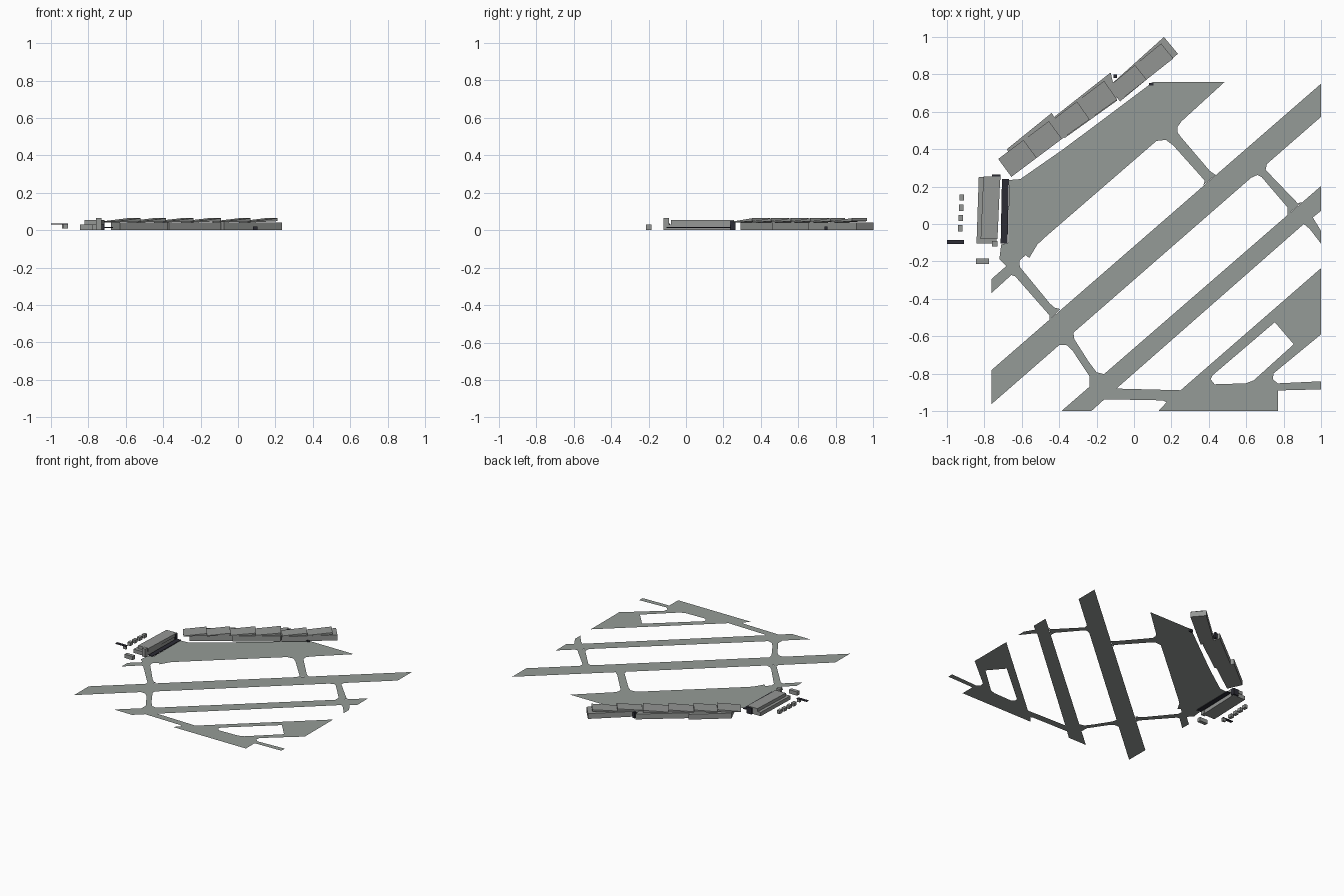
import bpy, bmesh
from mathutils import Vector

cube = bpy.data.objects.get("Cube")
if cube:
    bpy.data.objects.remove(cube)


def material(name, rgb):
    m = bpy.data.materials.new(name)
    m.use_nodes = True
    m.diffuse_color = (*rgb, 1)
    m.node_tree.nodes["Principled BSDF"].inputs["Base Color"].default_value = (*rgb, 1)
    return m


PAVE = material("pavement grey", (0.30, 0.33, 0.31))
WALL = material("building grey", (0.30, 0.31, 0.30))
DARK = material("dark navy", (0.025, 0.025, 0.035))
GROUND = 0.014


def finish(name, bm, mat):
    mesh = bpy.data.meshes.new(name)
    bm.to_mesh(mesh)
    bm.free()
    mesh.materials.append(mat)
    obj = bpy.data.objects.new(name, mesh)
    bpy.context.collection.objects.link(obj)
    return obj


def sheet(name, *loops, mat=PAVE, z=GROUND):
    """Flat paved area; extra loops are holes."""
    bm = bmesh.new()
    for loop in loops:
        vs = [bm.verts.new((x, y, z)) for x, y in loop]
        for a, b in zip(vs, vs[1:] + vs[:1]):
            bm.edges.new((a, b))
    bmesh.ops.triangle_fill(bm, edges=bm.edges[:], use_beauty=True, normal=(0, 0, 1))
    for f in bm.faces:
        f.normal_update()
        if f.normal.z < 0:
            f.normal_flip()
    return finish(name, bm, mat)


def prism(name, corners, low, high, mat=WALL):
    """Block on a plan outline; low and high are one height or one per corner."""
    n = len(corners)
    low = low if isinstance(low, list) else [low] * n
    high = high if isinstance(high, list) else [high] * n
    bm = bmesh.new()
    bottom = [bm.verts.new((c[0], c[1], z)) for c, z in zip(corners, low)]
    top = [bm.verts.new((c[0], c[1], z)) for c, z in zip(corners, high)]
    bm.faces.new(bottom[::-1])
    bm.faces.new(top)
    for i in range(n):
        j = (i + 1) % n
        bm.faces.new((bottom[i], bottom[j], top[j], top[i]))
    bmesh.ops.recalc_face_normals(bm, faces=bm.faces[:])
    return finish(name, bm, mat)


def block(name, x0, x1, y0, y1, z0, z1, mat=WALL, lean=0.0):
    return prism(name, [(x0, y0), (x1, y0), (x1 + lean, y1), (x0 + lean, y1)], z0, z1, mat)


# Runways
sheet("north_runway", [(-.763, -.964), (1, .573), (1, .75), (-.763, -.782)])
sheet("south_runway", [(-.388, -1), (-.228, -1), (-.158, -.937), (-.094, -.88), (.908, 0),
                       (.956, .035), (1, .07), (1, .203)])

# Main apron with the two taxiways that leave it
sheet("main_apron", [
    (.10, .76), (.485, .76), (.255, .55), (.233, .52), (.233, .49), (.25, .466),
    (.405, .284), (.437, .262), (.372, .209), (.378, .232), (.356, .257), (.21, .42),
    (.17, .45), (.12, .444), (-.48, -.075), (-.517, -.11), (-.56, -.182), (-.58, -.166),
    (-.613, -.198), (-.61, -.23), (-.45, -.425), (-.425, -.447), (-.394, -.455), (-.453, -.514),
    (-.453, -.487), (-.635, -.28), (-.656, -.273), (-.763, -.37), (-.763, -.295),
    (-.683, -.225), (-.72, -.187), (-.71, -.11), (-.672, -.10), (-.668, .235), (-.608, .24),
    (-.378, .40), (.083, .745)])

# Linking taxiways
sheet("east_taxiway", [(.71, .32), (.704, .289), (.876, .11), (.897, .118), (.82, .047),
                       (.82, .09), (.683, .25), (.66, .262), (.624, .246)])
sheet("west_taxiway", [(-.324, -.581), (-.319, -.616), (-.244, -.734), (-.2, -.793),
                       (-.158, -.803), (-.238, -.87), (-.238, -.814), (-.33, -.675),
                       (-.36, -.648), (-.4, -.647)])
sheet("east_stub", [(.908, 0), (.94, -.027), (1, -.105), (1, -.037), (.956, .035)])

# South apron with its grass opening
sheet("south_apron",
      [(-.158, -.937), (.153, -.943), (.174, -.953), (.131, -1), (.769, -1), (.769, -.89),
       (1, -.884), (1, -.841), (.769, -.852), (.742, -.83), (.747, -.798), (1, -.59),
       (1, -.236), (.249, -.889), (-.094, -.88)],
      [(.753, -.525), (.854, -.643), (.64, -.836), (.597, -.852), (.431, -.857),
       (.41, -.83), (.42, -.809)])

# Long terminal: three staggered halls, each under overlapping tilted roof slabs
halls = [
    [(-.63, .29), (-.37, .475), (-.44, .594), (-.68, .40)],
    [(-.37, .46), (-.09, .66), (-.125, .81), (-.43, .57)],
    [(-.075, .655), (.235, .91), (.16, 1.0), (-.135, .735)],
]
roofs = [
    [(-.656, .252), (-.385, .455), (-.455, .55), (-.726, .348)],
    [(-.385, .455), (-.09, .665), (-.16, .765), (-.45, .545)],
    [(-.075, .66), (.21, .885), (.145, .965), (-.135, .735)],
]
SLABS = 2
for n, (hall, roof) in enumerate(zip(halls, roofs), 1):
    prism(f"terminal_hall_{n}", hall, 0, 0.042)
    a, b, c, d = (Vector(p) for p in roof)
    for i in range(SLABS):
        s, t = i / SLABS, (i + 1) / SLABS
        prism(f"roof_slab_{n}_{i + 1}",
              [a.lerp(b, s), a.lerp(b, t), c.lerp(d, 1 - t), c.lerp(d, 1 - s)],
              [.041, .048, .048, .041], [.047, .064, .064, .047])
block("hall_link", -.11, -.09, .78, .80, 0, .045, DARK)
block("apron_hut", .08, .105, .74, .755, 0, .02, DARK)

# West terminal with its raised roof, annexes and dark forecourt
block("west_terminal", -.842, -.735, -.105, .25, 0, .03, lean=.012)
block("west_terminal_roof", -.82, -.73, -.08, .255, .03, .055, lean=.015)
block("south_tower", -.76, -.73, -.12, -.09, 0, .065)
block("north_annex", -.76, -.715, .235, .265, 0, .05, DARK)
block("terminal_forecourt", -.713, -.676, -.105, .24, .012, .018, DARK, lean=.007)

# Outlying sheds
for i in range(4):
    y = .143 - i * .055
    block(f"shed_{i + 1}", -.933 - i * .003, -.908 - i * .003, y - .018, y + .016, .008, .034)
block("long_shed_roof", -1, -.91, -.108, -.085, .03, .035, DARK)
block("long_shed", -.935, -.91, -.105, -.088, .008, .03)
block("south_shed", -.845, -.775, -.213, -.185, 0, .03)
